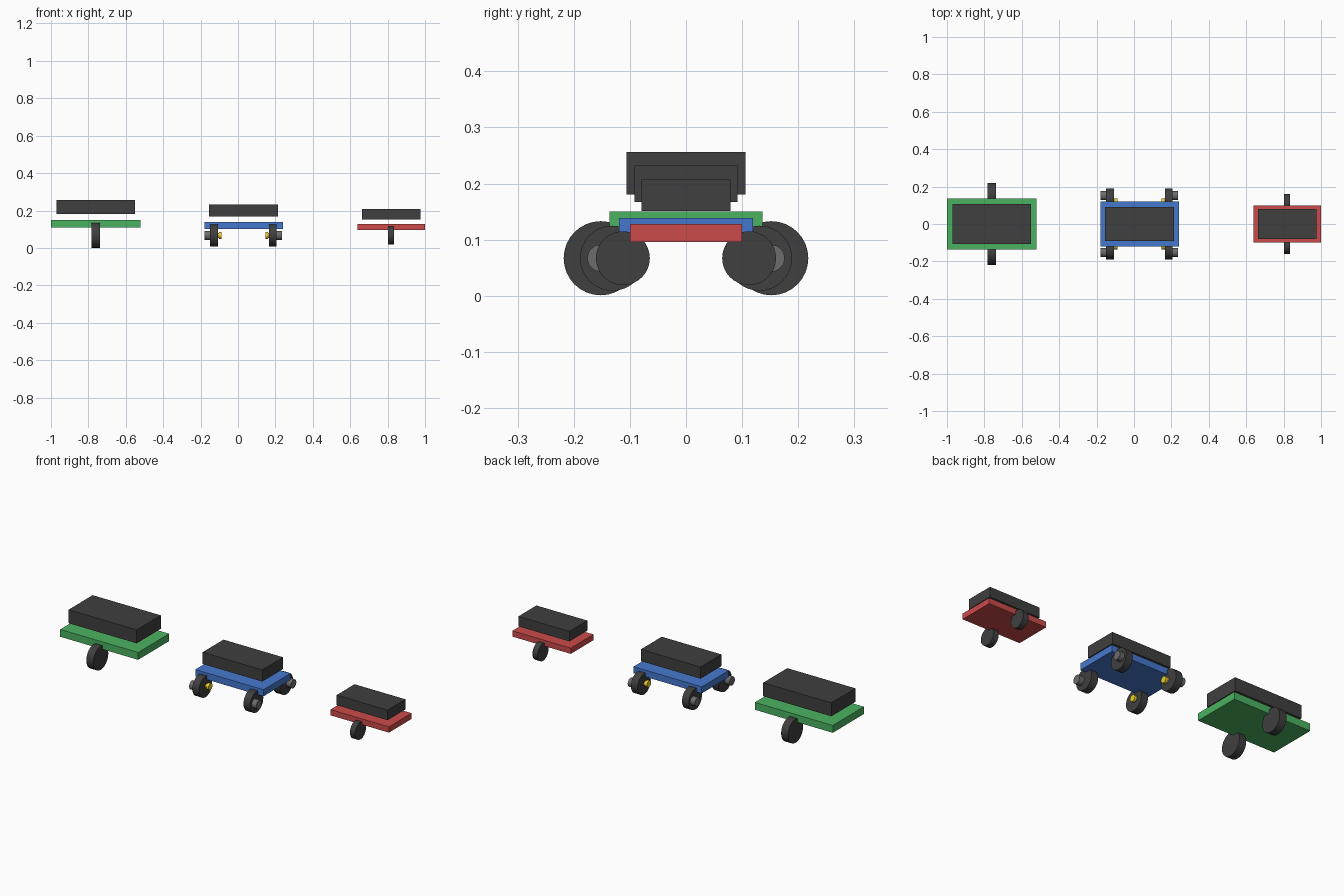
import bpy, math

if "Cube" in bpy.data.objects:
    bpy.data.objects.remove(bpy.data.objects["Cube"])

def material(name, rgb):
    m = bpy.data.materials.new(name)
    m.diffuse_color = (*rgb, 1)
    m.use_nodes = True
    m.node_tree.nodes["Principled BSDF"].inputs["Base Color"].default_value = m.diffuse_color
    return m

green = material("green", (0.07, 0.45, 0.12))
blue = material("blue", (0.06, 0.19, 0.62))
red = material("red", (0.6, 0.07, 0.07))
dark = material("dark", (0.05, 0.05, 0.05))
steel = material("steel", (0.15, 0.15, 0.15))
yellow = material("yellow", (0.85, 0.65, 0.02))
orange = material("orange", (0.75, 0.3, 0.05))

def box(name, x0, x1, half_y, z0, z1, mat):
    bpy.ops.mesh.primitive_cube_add(size=1, location=((x0 + x1) / 2, 0, (z0 + z1) / 2))
    o = bpy.context.object
    o.name = name
    o.scale = (x1 - x0, 2 * half_y, z1 - z0)
    bpy.ops.object.transform_apply(location=False, rotation=False)
    o.data.materials.append(mat)

def disc(name, x0, x1, y, r, mat, z=0.067):
    # cylinder lying along x
    bpy.ops.mesh.primitive_cylinder_add(vertices=32, radius=r, depth=abs(x1 - x0),
                                        location=((x0 + x1) / 2, y, z),
                                        rotation=(0, math.pi / 2, 0))
    o = bpy.context.object
    o.name = name
    o.data.materials.append(mat)
    bpy.ops.object.shade_smooth_by_angle()

# Plates and the battery slabs floating above them
box("large_chassis", -1.0, -0.52, 0.1365, 0.109, 0.15, green)
box("large_battery", -0.97, -0.55, 0.106, 0.181, 0.256, dark)
box("medium_chassis", -0.18, 0.24, 0.119, 0.102, 0.139, blue)
box("medium_battery", -0.154, 0.214, 0.092, 0.167, 0.232, dark)
box("small_chassis", 0.64, 1.0, 0.1, 0.096, 0.128, red)
box("small_battery", 0.663, 0.977, 0.079, 0.151, 0.207, dark)

for side in (-1, 1):
    # Single wheel pair on the large and small carts
    disc("large_wheel", -0.782, -0.739, side * 0.152, 0.066, dark)
    disc("small_wheel", 0.802, 0.834, side * 0.1125, 0.048, dark)
    # Medium cart: wheel, outer motor and inner gear at each corner
    for end in (-1, 1):
        c = 0.029
        at = lambda d: c + end * d
        disc("medium_wheel", at(0.137), at(0.178), side * 0.131, 0.058, dark)
        disc("motor", at(0.170), at(0.207), side * 0.152, 0.024, steel)
        disc("gear", at(0.117), at(0.131), side * 0.117, 0.018, yellow)
        disc("gear_shaft", at(0.130), at(0.140), side * 0.122, 0.014, orange)
